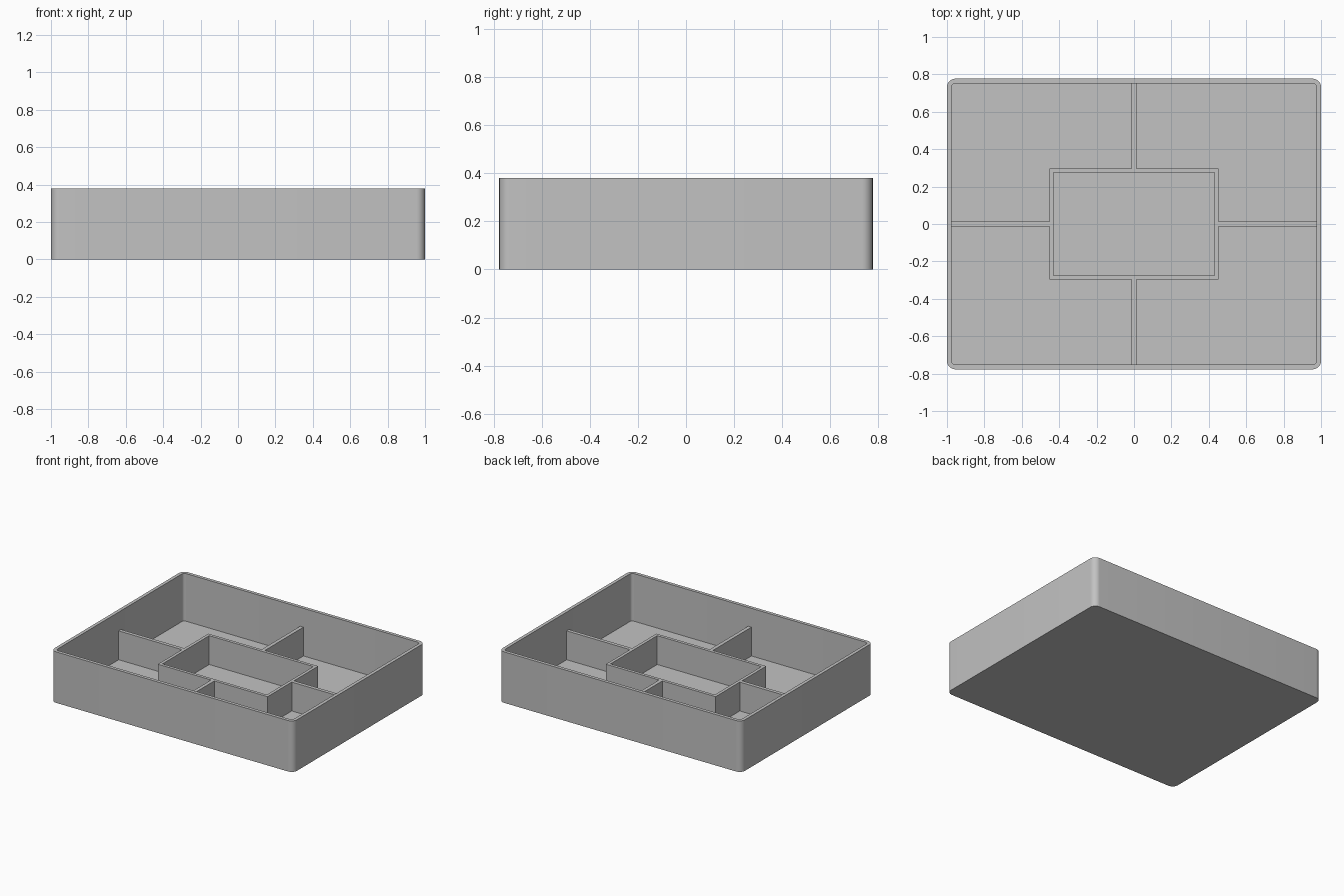
import bpy, bmesh
from math import cos, sin, pi

cube = bpy.data.objects.get("Cube")
if cube:
    bpy.data.objects.remove(cube, do_unlink=True)

HALF_X, HALF_Y, HEIGHT = 1.0, 0.777, 0.38
WALL, FLOOR, RADIUS = 0.025, 0.025, 0.045
DIVIDER_TOP = 0.24

grey = bpy.data.materials.new("plain grey")
grey.use_nodes = True
GREY = (0.54, 0.54, 0.54, 1)
grey.diffuse_color = GREY
grey.node_tree.nodes["Principled BSDF"].inputs["Base Color"].default_value = GREY


def make_object(name, bm):
    bmesh.ops.recalc_face_normals(bm, faces=bm.faces)
    mesh = bpy.data.meshes.new(name)
    bm.to_mesh(mesh)
    bm.free()
    mesh.materials.append(grey)
    obj = bpy.data.objects.new(name, mesh)
    bpy.context.collection.objects.link(obj)
    return obj


def rounded_loop(bm, inset, z, steps=10):
    """Ring of vertices around a rounded rectangle."""
    r = RADIUS - inset
    ring = []
    for corner, (sx, sy) in enumerate([(1, 1), (-1, 1), (-1, -1), (1, -1)]):
        for i in range(steps + 1):
            a = (corner + i / steps) * pi / 2
            ring.append(bm.verts.new((sx * (HALF_X - RADIUS) + r * cos(a),
                                      sy * (HALF_Y - RADIUS) + r * sin(a), z)))
    return ring


# Tray shell: underside, outer wall, rim, inner wall and floor
bm = bmesh.new()
rings = [rounded_loop(bm, inset, z) for inset, z in
         [(0, 0), (0, HEIGHT), (WALL, HEIGHT), (WALL, FLOOR)]]
for a, b in zip(rings, rings[1:]):
    for i in range(len(a)):
        j = (i + 1) % len(a)
        bm.faces.new((a[i], a[j], b[j], b[i]))
bm.faces.new(rings[0])
bm.faces.new(rings[-1])
tray = make_object("tray_shell", bm)
bpy.ops.object.select_all(action='DESELECT')
tray.select_set(True)
bpy.context.view_layer.objects.active = tray
bpy.ops.object.shade_smooth_by_angle(angle=pi / 6)

# Dividers: one quarter of the plan, extruded and mirrored both ways
T = 0.0135                       # half thickness of a divider
IN_X, IN_Y = 0.43, 0.275         # centre compartment, inside
OUT_X, OUT_Y = 0.453, 0.298      # centre compartment, outside
END_X, END_Y = HALF_X - 0.02, HALF_Y - 0.02
plan = [(0, IN_Y), (IN_X, IN_Y), (IN_X, 0), (END_X, 0), (END_X, T),
        (OUT_X, T), (OUT_X, OUT_Y), (T, OUT_Y), (T, END_Y), (0, END_Y)]
bm = bmesh.new()
base = bm.faces.new([bm.verts.new((x, y, FLOOR - 0.005)) for x, y in plan])
top = bmesh.ops.extrude_face_region(bm, geom=[base], use_keep_orig=True)
for v in top["geom"]:
    if isinstance(v, bmesh.types.BMVert):
        v.co.z = DIVIDER_TOP
bmesh.ops.recalc_face_normals(bm, faces=bm.faces)
# Open the faces lying on the mirror planes so the halves join
seams = [f for f in bm.faces if any(all(abs(v.co[k]) < 1e-5 for v in f.verts)
                                    for k in (0, 1))]
bmesh.ops.delete(bm, geom=seams, context='FACES')
dividers = make_object("divider_walls", bm)
mirror = dividers.modifiers.new("mirror", 'MIRROR')
mirror.use_axis = (True, True, False)
